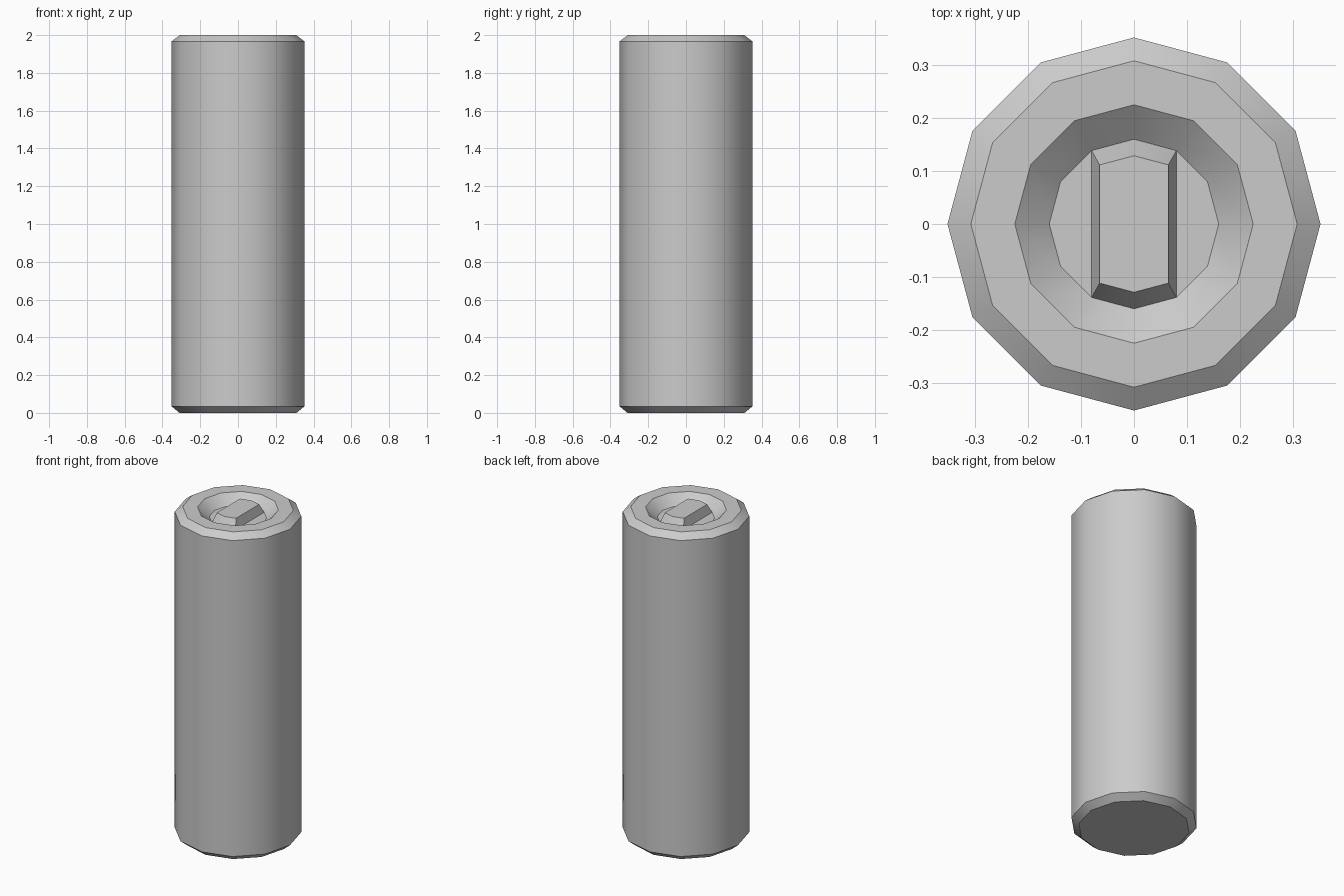
import bpy, bmesh, math

if "Cube" in bpy.data.objects:
    bpy.data.objects.remove(bpy.data.objects["Cube"])

N = 12
# radius, height from base up over the rim and down into the recess
PROFILE = [(0.31, 0.0), (0.352, 0.035), (0.352, 1.967), (0.308, 2.0),
           (0.225, 2.0), (0.16, 1.945)]

bm = bmesh.new()


def ring(r, z):
    return [bm.verts.new((r * math.cos(2 * math.pi * i / N),
                          r * math.sin(2 * math.pi * i / N), z)) for i in range(N)]


def bridge(a, b):
    n = len(a)
    for i in range(n):
        j = (i + 1) % n
        bm.faces.new((a[i], a[j], b[j], b[i]))


# Cylinder body with chamfers and recessed top
rings = [ring(r, z) for r, z in PROFILE]
for lo, hi in zip(rings, rings[1:]):
    bridge(lo, hi)
bm.faces.new(rings[0][::-1])

# Recess floor on both sides of the ridge
floor = rings[-1]
bm.faces.new([floor[i] for i in (10, 11, 0, 1, 2)])
bm.faces.new([floor[i] for i in (4, 5, 6, 7, 8)])

# Raised tapered ridge across the recess, flush with the rim
base = [floor[i] for i in (2, 3, 4, 8, 9, 10)]
top = [bm.verts.new((v.co.x * 0.81, v.co.y * 0.805, 2.0)) for v in base]
bridge(base, top)
bm.faces.new(top)

bmesh.ops.recalc_face_normals(bm, faces=bm.faces[:])
mesh = bpy.data.meshes.new("cylinder_body")
bm.to_mesh(mesh)
bm.free()
obj = bpy.data.objects.new("cylinder_body", mesh)
bpy.context.collection.objects.link(obj)

# Smooth round sides, crisp chamfers
bpy.context.view_layer.objects.active = obj
obj.select_set(True)
bpy.ops.object.shade_smooth_by_angle(angle=math.radians(33))
